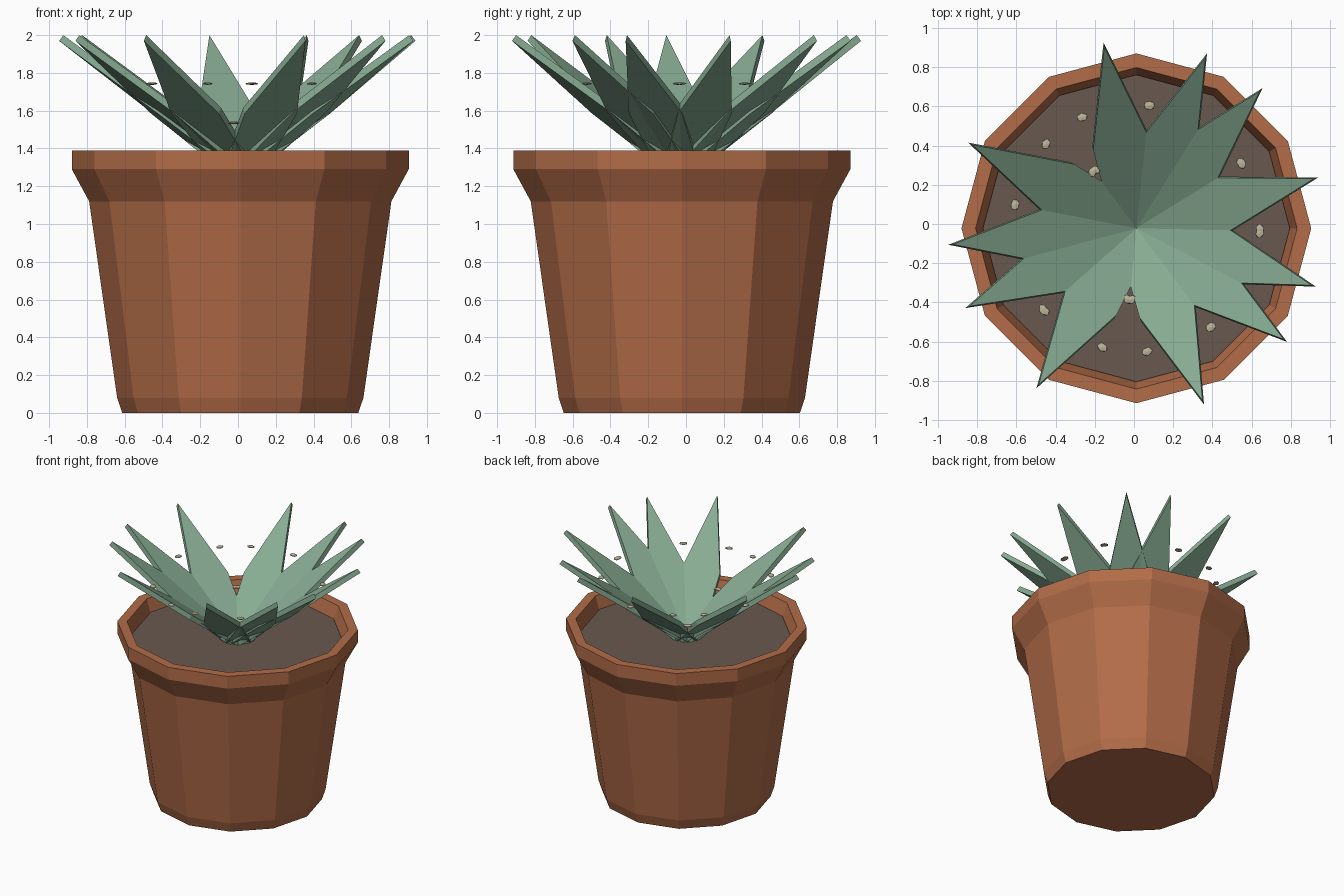
import bpy, bmesh, math
from mathutils import Matrix, Vector

if "Cube" in bpy.data.objects:
    bpy.data.objects.remove(bpy.data.objects["Cube"])

CX, CY = 0.012, -0.022          # axis of the pot and plant


def material(name, srgb):
    m = bpy.data.materials.new(name)
    m.diffuse_color = [(c / 255 / 12.92 if c < 10 else ((c / 255 + 0.055) / 1.055) ** 2.4)
                       for c in srgb] + [1]
    m.use_nodes = True
    m.node_tree.nodes["Principled BSDF"].inputs["Base Color"].default_value = m.diffuse_color
    return m


TERRACOTTA = material("terracotta", (178, 108, 72))
SOIL = material("soil", (104, 88, 80))
GREEN = material("leaf green", (135, 171, 146))
BEIGE = material("spine beige", (190, 182, 155))


def finish(name, bm, mat):
    me = bpy.data.meshes.new(name)
    bmesh.ops.recalc_face_normals(bm, faces=bm.faces)
    bm.to_mesh(me)
    bm.free()
    me.materials.append(mat)
    ob = bpy.data.objects.new(name, me)
    bpy.context.collection.objects.link(ob)
    return ob


def lathe(name, profile, mat, sides=12):
    """Revolve an (r, z) profile; both ends are capped."""
    bm = bmesh.new()
    rings = [[bm.verts.new((CX + r * math.cos(2 * math.pi * i / sides),
                            CY + r * math.sin(2 * math.pi * i / sides), z))
              for i in range(sides)] for r, z in profile]
    for a, b in zip(rings, rings[1:]):
        for i in range(sides):
            j = (i + 1) % sides
            bm.faces.new((a[i], a[j], b[j], b[i]))
    bm.faces.new(rings[0])
    bm.faces.new(rings[-1])
    return finish(name, bm, mat)


# Pot with rim and hollow top, and the soil inside it
lathe("pot", [(0.625, 0), (0.652, 0.08), (0.80, 1.12), (0.892, 1.29), (0.892, 1.39),
              (0.82, 1.39), (0.775, 1.25)], TERRACOTTA)
lathe("soil", [(0.775, 1.255), (0.783, 1.29)], SOIL)

# Leaves: flat tilted blades, each with two pairs of small spines beside it
TILT = math.atan(0.753)
ROOT_Z, THICK = 1.292, 0.038
OUTLINE = [(0, 0.11), (0.43, 0.148), (0.94, 0)]       # (horizontal reach, half width)

for n, deg in enumerate((15.6, 48, 68, 100, 153, 185, 205, 238, 291, 323, 342), 1):
    place = Matrix.Translation((CX, CY, ROOT_Z)) @ Matrix.Rotation(math.radians(deg), 4, 'Z')
    tilt = Matrix.Rotation(-TILT, 4, 'Y')
    pts = OUTLINE + [(r, -w) for r, w in OUTLINE[1::-1]]
    bm = bmesh.new()
    top, low = ([bm.verts.new(place @ tilt @ Vector((r / math.cos(TILT), w, z))) for r, w in pts]
                for z in (0, -THICK))
    bm.faces.new(top)
    bm.faces.new(low)
    for i in range(len(pts)):
        j = (i + 1) % len(pts)
        bm.faces.new((top[i], top[j], low[j], low[i]))
    finish(f"leaf_{n}", bm, GREEN)

    bm = bmesh.new()
    for reach, side in ((0.606, 0.174), (0.33, 0.155)):
        for s in (-1, 1):
            spot = Matrix.Translation((reach, s * side, reach * 0.753 - 0.005))
            bmesh.ops.create_icosphere(bm, subdivisions=1, radius=1,
                                       matrix=place @ spot @ Matrix.Diagonal((0.024, 0.032, 0.007, 1)))
    finish(f"leaf_spines_{n}", bm, BEIGE)
